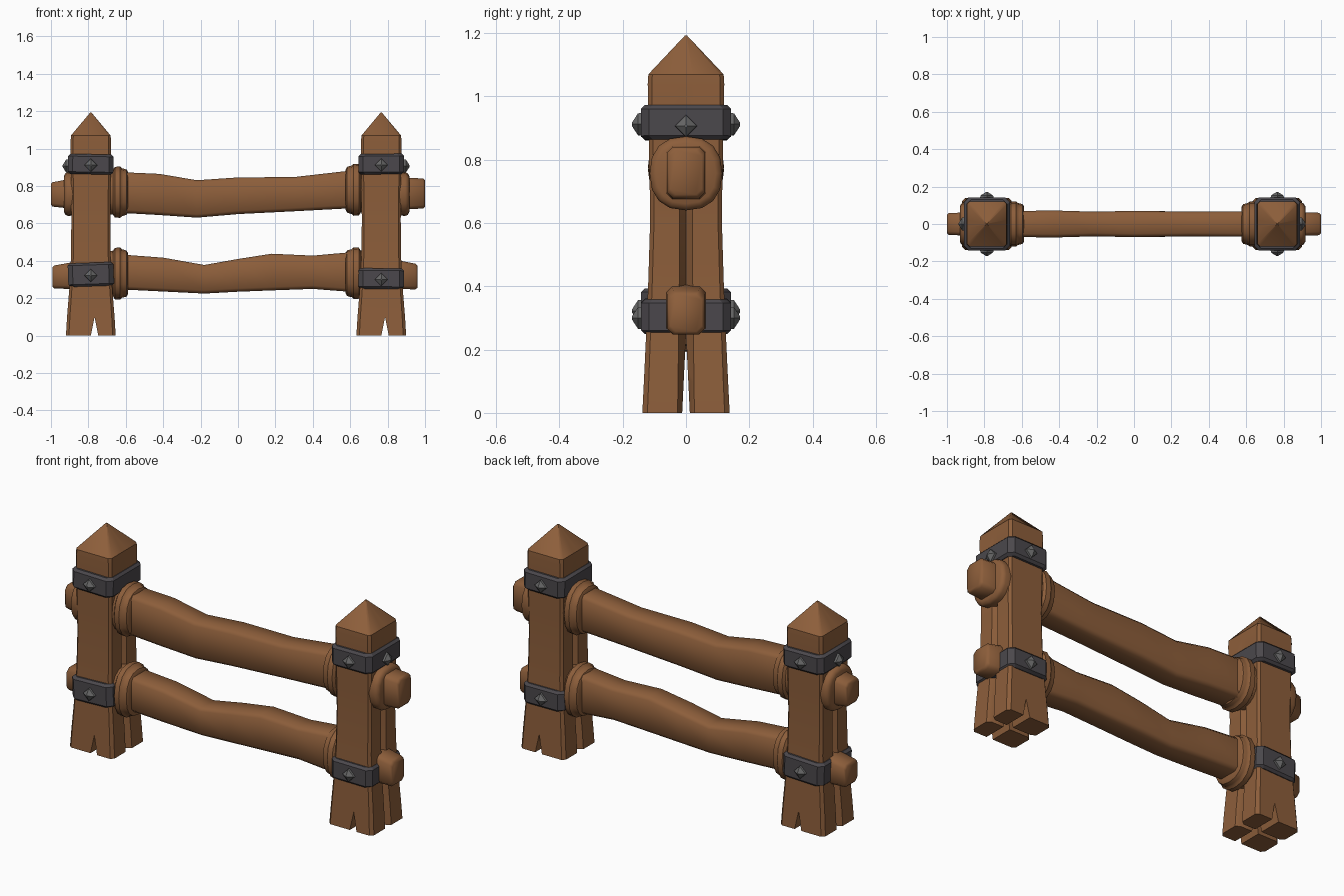
import bpy, bmesh, math
from mathutils import Vector, Matrix

if "Cube" in bpy.data.objects:
    bpy.data.objects.remove(bpy.data.objects["Cube"])


def material(name, rgb):
    m = bpy.data.materials.new(name)
    m.diffuse_color = (*rgb, 1)
    m.use_nodes = True
    m.node_tree.nodes["Principled BSDF"].inputs["Base Color"].default_value = m.diffuse_color
    return m


WOOD = material("brown wood", (0.265, 0.112, 0.043))
IRON = material("dark iron", (0.070, 0.064, 0.072))
STUD = material("grey stud", (0.135, 0.135, 0.135))


def loft(name, rings, mat, angle=35):
    """Skin a list of equal-length point rings and cap both ends."""
    bm = bmesh.new()
    vr = [[bm.verts.new(p) for p in r] for r in rings]
    n = len(vr[0])
    for a, b in zip(vr, vr[1:]):
        for i in range(n):
            bm.faces.new((a[i], a[(i + 1) % n], b[(i + 1) % n], b[i]))
    bm.faces.new(vr[0][::-1])
    bm.faces.new(vr[-1])
    bmesh.ops.recalc_face_normals(bm, faces=bm.faces)
    me = bpy.data.meshes.new(name)
    bm.to_mesh(me)
    bm.free()
    ob = bpy.data.objects.new(name, me)
    bpy.context.collection.objects.link(ob)
    me.materials.append(mat)
    smooth(ob, angle)
    return ob


def smooth(ob, angle):
    bpy.ops.object.select_all(action='DESELECT')
    bpy.context.view_layer.objects.active = ob
    ob.select_set(True)
    bpy.ops.object.shade_smooth_by_angle(angle=math.radians(angle))


def chamfer_rect(a, b, c):
    return [(a, -b + c), (a, b - c), (a - c, b), (-a + c, b),
            (-a, b - c), (-a, -b + c), (-a + c, -b), (a - c, -b)]


def post_ring(hx, hy, d):
    """Chamfered square with a groove of depth d on both x sides."""
    c, g = hx * 0.12, hx * 0.2
    half = [(hx - d, 0), (hx, g), (hx, hy - c), (hx - c, hy),
            (-hx + c, hy), (-hx, hy - c), (-hx, g)]
    return half + [(-x, -y) for x, y in half]


def cut_wedge(ob, along_y, cx, w, h):
    """Split the foot of a post with a V-shaped wedge."""
    tri = [(-w, -0.02), (w, -0.02), (0, h)]
    rings = [[(cx + u, e, z) if along_y else (cx + e, u, z) for u, z in tri]
             for e in (-0.3, 0.3)]
    cutter = loft("split_cutter", rings, WOOD)
    cutter.hide_render = True
    mod = ob.modifiers.new("split", 'BOOLEAN')
    mod.operation, mod.object, mod.solver = 'DIFFERENCE', cutter, 'EXACT'
    bpy.ops.object.select_all(action='DESELECT')
    bpy.context.view_layer.objects.active = ob
    ob.select_set(True)
    bpy.ops.object.modifier_apply(modifier=mod.name)
    bpy.data.objects.remove(cutter)


# Posts: z, half x, half y, groove depth, x drift
POST = [(0, 0.133, 0.138, 0.04, 0), (0.1, 0.127, 0.133, 0.04, 0),
        (0.25, 0.115, 0.126, 0.04, 0), (0.42, 0.106, 0.119, 0.035, 0),
        (0.62, 0.104, 0.113, 0.03, 0), (0.78, 0.106, 0.116, 0.025, 0),
        (0.88, 0.107, 0.118, 0, 0), (1.04, 0.108, 0.121, 0, 0),
        (1.07, 0.106, 0.119, 0, 0), (1.192, 0.004, 0.004, 0, 0)]


def stud(name, pos, normal):
    q = Vector(normal).to_track_quat('Z', 'Y')
    prof = [(-0.01, 0.037), (0.012, 0.034), (0.03, 0.006)]
    pts = [[Vector(pos) + q @ Vector((r * math.cos(k * math.pi / 2),
            r * math.sin(k * math.pi / 2), h)) for k in range(4)] for h, r in prof]
    loft(name, pts, STUD, 10)


def band(name, cx, z0, z1, tilt):
    hx, hy, zc, h = 0.122, 0.142, (z0 + z1) / 2, (z1 - z0) / 2
    m = Matrix.Translation((cx, 0, zc)) @ Matrix.Rotation(math.radians(tilt), 4, 'Y')
    rings = [[m @ Vector((x, y, z)) for x, y in chamfer_rect(hx - s, hy - s, 0.025)]
             for z, s in ((-h, 0.012), (-h + 0.012, 0), (h - 0.012, 0), (h, 0.012))]
    loft(name, rings, IRON, 30)


# side, post centre, upper band z range, lower band z range, tilts
for side, s, cx, up, low, tu, tl in (
        ("left", -1, -0.787, (0.863, 0.97), (0.264, 0.39), 1, -2),
        ("right", 1, 0.766, (0.863, 0.972), (0.25, 0.36), -0.5, 0.5)):
    post = loft(side + "_post", [[(cx + dx + x, y, z) for x, y in post_ring(hx, hy, d)]
                                 for z, hx, hy, d, dx in POST], WOOD)
    cut_wedge(post, True, cx + 0.02, 0.024, 0.1)
    cut_wedge(post, False, cx, 0.013, 0.25)
    smooth(post, 35)
    band(side + "_upper_band", cx, *up, tu)
    band(side + "_lower_band", cx, *low, tl)
    for lvl, (z0, z1) in (("upper", up), ("lower", low)):
        zc = (z0 + z1) / 2 - 0.005
        for face, ny in (("front", -1), ("back", 1)):
            stud(f"{side}_{lvl}_{face}_stud", (cx, ny * 0.14, zc), (0, ny, 0))
    stud(side + "_outer_stud", (cx + s * 0.12, 0, 0.907), (s, 0, 0))


# Rails: x, bottom z, top z, half depth
UPPER = [(-1, 0.70, 0.812, 0.05), (-0.992, 0.69, 0.82, 0.058), (-0.9, 0.68, 0.838, 0.062),
         (-0.6, 0.655, 0.873, 0.07), (-0.42, 0.645, 0.865, 0.072), (-0.22, 0.631, 0.831, 0.066),
         (0, 0.65, 0.846, 0.07), (0.3, 0.665, 0.848, 0.066), (0.58, 0.68, 0.88, 0.068),
         (0.9, 0.675, 0.845, 0.062), (0.99, 0.68, 0.84, 0.06), (1, 0.69, 0.83, 0.05)]
LOWER = [(-0.992, 0.262, 0.365, 0.05), (-0.983, 0.252, 0.375, 0.058), (-0.9, 0.25, 0.39, 0.062),
         (-0.6, 0.246, 0.432, 0.07), (-0.4, 0.236, 0.417, 0.07), (-0.18, 0.225, 0.378, 0.066),
         (0, 0.235, 0.41, 0.07), (0.18, 0.242, 0.438, 0.068), (0.4, 0.25, 0.428, 0.066),
         (0.58, 0.236, 0.444, 0.068), (0.87, 0.25, 0.4, 0.062), (0.948, 0.247, 0.385, 0.058),
         (0.96, 0.257, 0.375, 0.05)]
for name, secs in (("upper_rail", UPPER), ("lower_rail", LOWER)):
    loft(name, [[(x, y, (a + b) / 2 + z) for y, z in chamfer_rect(hy, (b - a) / 2, 0.018)]
                for x, a, b, hy in secs], WOOD, 50)


# Collars: stepped oval rings around the rails where they meet the posts
INNER = [(-0.02, 0.86), (0.012, 0.88), (0.022, 0.99), (0.05, 1.0), (0.06, 0.93),
         (0.068, 0.92), (0.085, 0.88), (0.092, 0.78)]
OUTER = [(-0.02, 0.97), (0.02, 1.0), (0.034, 0.95), (0.042, 0.82)]


def collar(name, x0, direction, zc, ry, rz, prof):
    def oval(k):
        a = math.tau * k / 16
        c, s = math.cos(a), math.sin(a)
        return math.copysign(abs(c) ** 0.85, c), math.copysign(abs(s) ** 0.85, s)
    loft(name, [[(x0 + direction * d, ry * f * oval(k)[0], zc + rz * f * oval(k)[1])
                 for k in range(16)] for d, f in prof], WOOD, 40)


collar("left_upper_collar", -0.68, 1, 0.767, 0.12, 0.137, INNER)
collar("left_lower_collar", -0.68, 1, 0.332, 0.12, 0.139, INNER)
collar("right_upper_collar", 0.668, -1, 0.78, 0.12, 0.139, INNER)
collar("right_lower_collar", 0.668, -1, 0.334, 0.12, 0.138, INNER)
collar("left_outer_collar", -0.889, -1, 0.757, 0.115, 0.117, OUTER)
collar("right_outer_collar", 0.874, 1, 0.757, 0.115, 0.117, OUTER)
